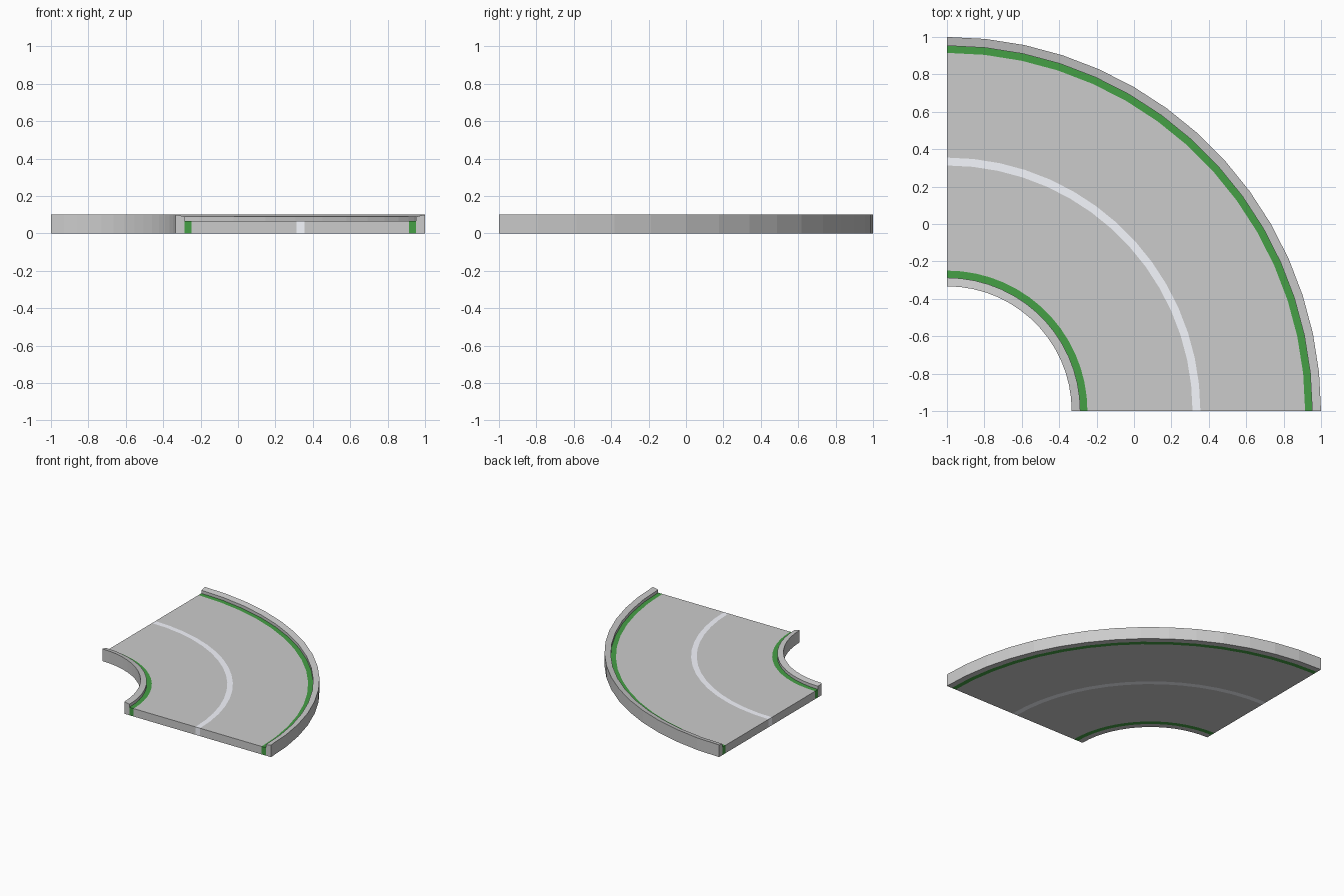
import bpy, bmesh
from math import cos, sin, pi

if "Cube" in bpy.data.objects:
    bpy.data.objects.remove(bpy.data.objects["Cube"])

SEGMENTS = 15            # 6 degree steps over the quarter turn
CX, CY = -1.0, -1.0      # centre of the bend
DECK, LIP, TOP = 0.065, 0.09, 0.10


def material(name, rgb):
    m = bpy.data.materials.new(name)
    m.diffuse_color = (*rgb, 1)
    m.use_nodes = True
    m.node_tree.nodes["Principled BSDF"].inputs["Base Color"].default_value = m.diffuse_color
    return m


def sweep(name, profile, mat=None):
    """Sweep a closed (radius, height) profile through the quarter turn."""
    bm = bmesh.new()
    rings = []
    for i in range(SEGMENTS + 1):
        a = pi / 2 * i / SEGMENTS
        rings.append([bm.verts.new((CX + r * cos(a), CY + r * sin(a), z))
                      for r, z in profile])
    n = len(profile)
    for a, b in zip(rings, rings[1:]):
        for k in range(n):
            j = (k + 1) % n
            bm.faces.new((a[k], a[j], b[j], b[k]))
    bm.faces.new(rings[0])
    bm.faces.new(rings[-1])
    bmesh.ops.recalc_face_normals(bm, faces=bm.faces)
    mesh = bpy.data.meshes.new(name)
    bm.to_mesh(mesh)
    bm.free()
    obj = bpy.data.objects.new(name, mesh)
    bpy.context.collection.objects.link(obj)
    if mat:
        mesh.materials.append(mat)
    return obj


def band(name, r0, r1, mat=None):
    return sweep(name, [(r0, 0), (r1, 0), (r1, DECK), (r0, DECK)], mat)


green = material("edge_green", (0.06, 0.35, 0.06))
pale = material("pale_grey", (0.92, 0.94, 1.0))

# Curbs, their tops sloping gently towards the road
sweep("inner_curb", [(0.667, 0), (0.713, 0), (0.713, LIP), (0.667, TOP)])
sweep("outer_curb", [(1.953, 0), (2.0, 0), (2.0, TOP), (1.953, LIP)])

# Green edge strips
band("inner_edge_strip", 0.713, 0.751, green)
band("outer_edge_strip", 1.915, 1.953, green)

# Road lanes with the centre line between them
band("inner_lane", 0.751, 1.313)
band("centre_line", 1.313, 1.355, pale)
band("outer_lane", 1.355, 1.915)
